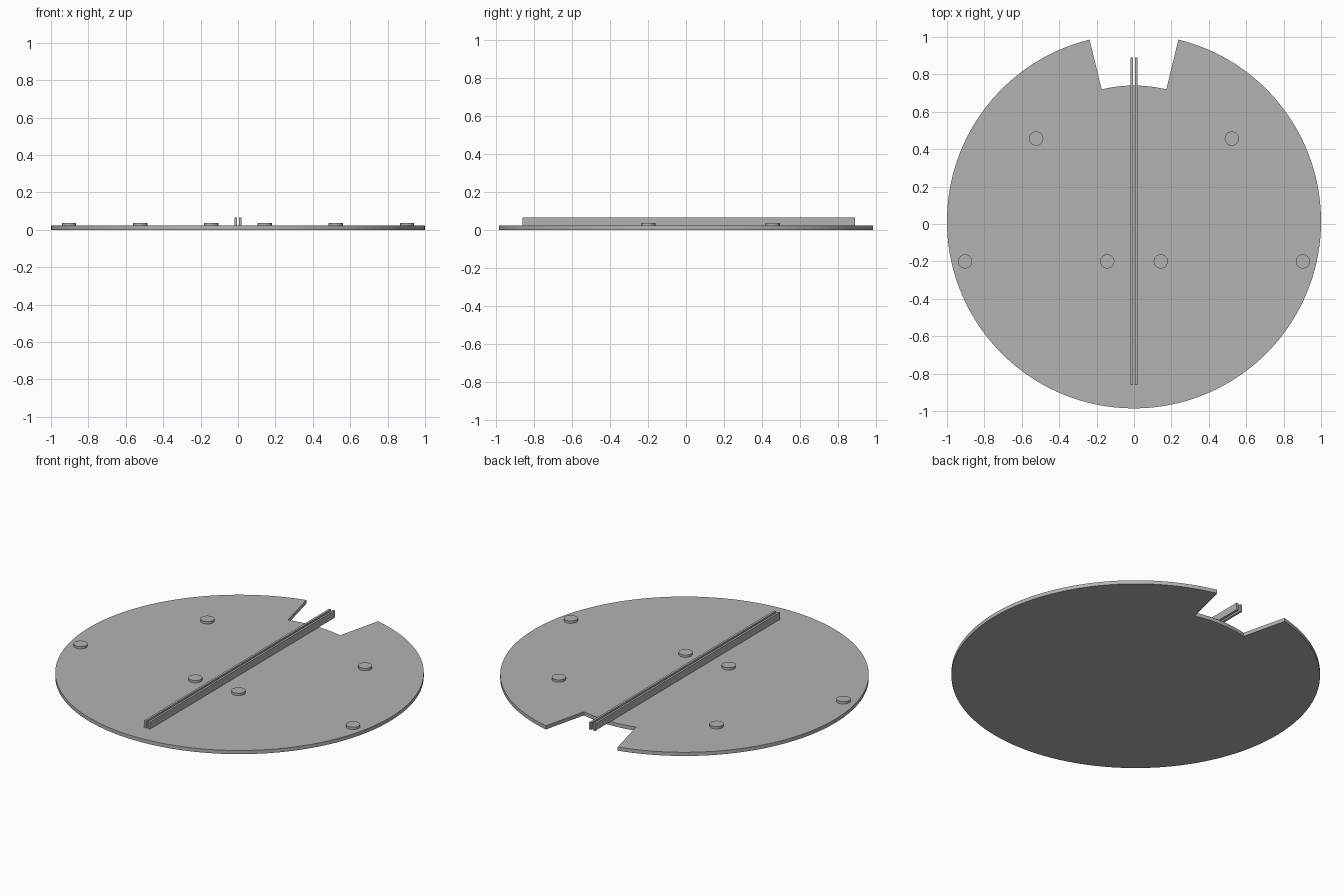
import bpy
import bmesh
from math import sin, cos, radians
from mathutils import Matrix, Vector

cube = bpy.data.objects.get("Cube")
if cube:
    bpy.data.objects.remove(cube, do_unlink=True)

NOTCH = radians(13.75)              # half angle of the notch
CY = (1 - cos(NOTCH)) / 2           # disc centre, so the outline is centred
TOP = 0.022                         # plate thickness

grey = bpy.data.materials.new("plain grey")
grey.use_nodes = True
colour = (0.45, 0.45, 0.45, 1)
grey.diffuse_color = colour
grey.node_tree.nodes["Principled BSDF"].inputs["Base Color"].default_value = colour


def make_object(name, bm):
    bmesh.ops.recalc_face_normals(bm, faces=bm.faces)
    mesh = bpy.data.meshes.new(name)
    bm.to_mesh(mesh)
    bm.free()
    mesh.materials.append(grey)
    obj = bpy.data.objects.new(name, mesh)
    bpy.context.collection.objects.link(obj)
    bpy.context.view_layer.objects.active = obj
    obj.select_set(True)
    bpy.ops.object.shade_smooth_by_angle(angle=radians(30))
    obj.select_set(False)


def arc(radius, start, end, steps):
    # angles are measured from the back (+y) towards +x
    angles = [start + (end - start) * i / steps for i in range(steps + 1)]
    return [(radius * sin(a), CY + radius * cos(a), 0) for a in angles]


# Round base plate with a notch at the back
bm = bmesh.new()
outline = arc(1, NOTCH, radians(360) - NOTCH, 160) + arc(0.726, -NOTCH, NOTCH, 12)
face = bm.faces.new([bm.verts.new(p) for p in outline])
result = bmesh.ops.extrude_face_region(bm, geom=[face], use_keep_orig=True)
raised = [g for g in result["geom"] if isinstance(g, bmesh.types.BMVert)]
bmesh.ops.translate(bm, verts=raised, vec=Vector((0, 0, TOP)))
make_object("base_plate", bm)

for side, sx in (("left", 1), ("right", -1)):
    # Thin upright rail strip, overhanging the notch
    bm = bmesh.new()
    place = Matrix.Translation((sx * 0.0125, CY, (TOP + 0.065) / 2))
    size = Matrix.Diagonal((0.013, 1.75, 0.065 - TOP, 1))
    bmesh.ops.create_cube(bm, size=1, matrix=place @ size)
    make_object(side + "_rail", bm)

    # Low round buttons
    for part, x, y in (("back", 0.523, 0.457), ("outer", 0.903, -0.2), ("inner", 0.143, -0.2)):
        bm = bmesh.new()
        bmesh.ops.create_cone(bm, cap_ends=True, segments=32, radius1=0.038, radius2=0.038,
                              depth=0.014, matrix=Matrix.Translation((sx * x, y, TOP + 0.007)))
        make_object(f"{side}_{part}_button", bm)
